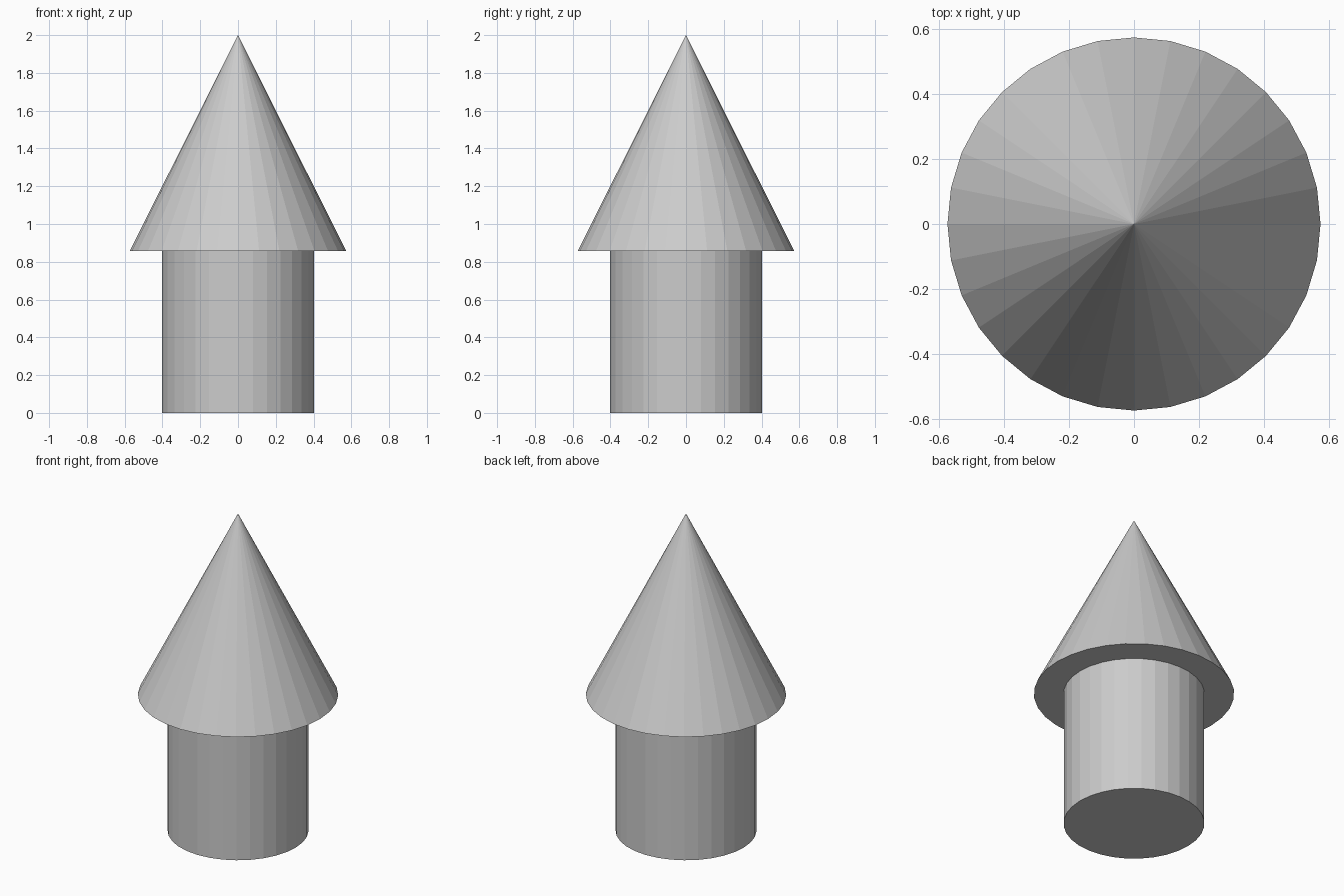
import bpy

if "Cube" in bpy.data.objects:
    bpy.data.objects.remove(bpy.data.objects["Cube"])

SIDES = 32
BODY_H = 0.857
TOTAL_H = 2.0

# Cylindrical body
bpy.ops.mesh.primitive_cylinder_add(vertices=SIDES, radius=0.403, depth=BODY_H,
                                    location=(0, 0, BODY_H / 2))
bpy.context.object.name = "body"

# Overhanging conical roof
roof_h = TOTAL_H - BODY_H
bpy.ops.mesh.primitive_cone_add(vertices=SIDES, radius1=0.573, radius2=0, depth=roof_h,
                                location=(0, 0, BODY_H + roof_h / 2))
bpy.context.object.name = "roof"
